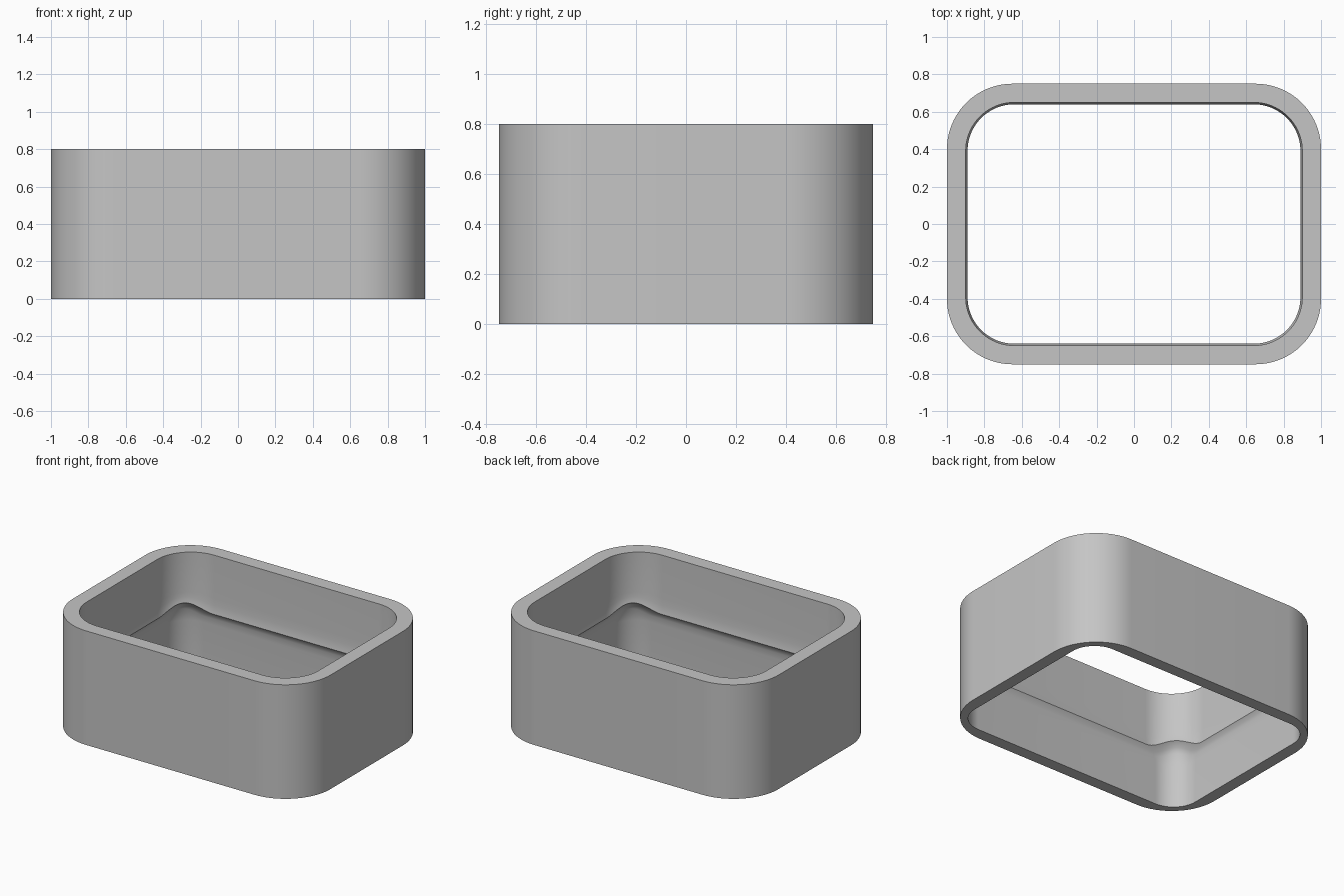
import bpy, bmesh
from math import sin, cos, pi

cube = bpy.data.objects.get("Cube")
if cube:
    bpy.data.objects.remove(cube, do_unlink=True)

HALF_X, HALF_Y, HEIGHT = 1.0, 0.75, 0.8
SEGMENTS = 20  # per rounded corner


def rounded_loop(bm, inset, radius, z, lift):
    """Rounded rectangle of vertices; lift raises the middle of each corner."""
    cx, cy = HALF_X - inset - radius, HALF_Y - inset - radius
    verts = []
    for corner, (sx, sy) in enumerate([(1, 1), (-1, 1), (-1, -1), (1, -1)]):
        for i in range(SEGMENTS + 1):
            t = pi / 2 * i / SEGMENTS
            a = t + corner * pi / 2
            verts.append(bm.verts.new((sx * cx + radius * cos(a),
                                       sy * cy + radius * sin(a),
                                       z + lift * sin(2 * t) ** 2)))
    return verts


# Wall section, run round the frame: inset, corner radius, height, corner lift
section = [
    (0, 0.35, 0, 0),
    (0, 0.35, HEIGHT, 0),
    (0.10, 0.26, HEIGHT, 0),
    (0.10, 0.26, 0.50, 0.02),
    (0.102, 0.26, 0.45, 0.04),
    (0.105, 0.255, 0.415, 0.055),
    (0.11, 0.25, 0.39, 0.06),    # inner ridge
    (0.094, 0.21, 0.367, 0.055),
    (0.088, 0.19, 0.345, 0.04),
    (0.085, 0.18, 0.30, 0),
    (0.085, 0.18, 0, 0),
]

bm = bmesh.new()
loops = [rounded_loop(bm, *row) for row in section]
for k, low in enumerate(loops):
    high = loops[(k + 1) % len(loops)]
    for i in range(len(low)):
        j = (i + 1) % len(low)
        bm.faces.new((low[i], low[j], high[j], high[i]))
bmesh.ops.recalc_face_normals(bm, faces=bm.faces)
mesh = bpy.data.meshes.new("frame_wall")
bm.to_mesh(mesh)
bm.free()

# Plain grey finish
grey = bpy.data.materials.new("light_grey")
grey.use_nodes = True
colour = (0.56, 0.56, 0.56, 1)
grey.diffuse_color = colour
grey.node_tree.nodes["Principled BSDF"].inputs["Base Color"].default_value = colour
mesh.materials.append(grey)

frame = bpy.data.objects.new("frame_wall", mesh)
bpy.context.collection.objects.link(frame)
bpy.ops.object.select_all(action='DESELECT')
frame.select_set(True)
bpy.context.view_layer.objects.active = frame
bpy.ops.object.shade_smooth_by_angle(angle=pi / 6)
